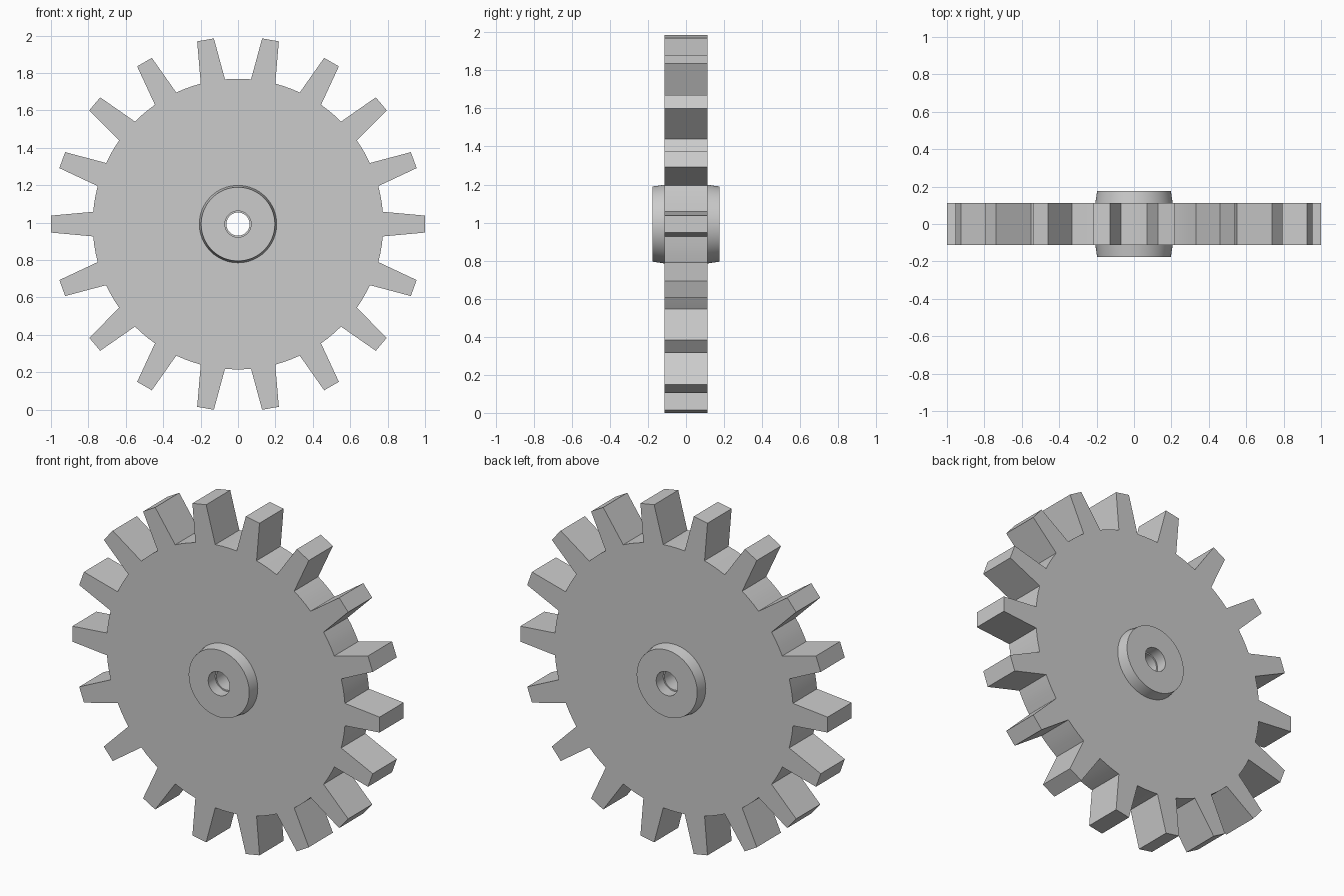
import bpy
import bmesh
from math import sin, cos, radians, tau

if "Cube" in bpy.data.objects:
    bpy.data.objects.remove(bpy.data.objects["Cube"])

TEETH = 18
CENTRE_Z = 0.992
DISC_HALF = 0.112
HUB_HALF = 0.177
BORE = 0.062

steel = bpy.data.materials.new("light_grey_metal")
steel.use_nodes = True
grey = (0.6, 0.6, 0.6, 1)
steel.diffuse_color = grey
steel.node_tree.nodes["Principled BSDF"].inputs["Base Color"].default_value = grey


def finish(name, bm):
    """Turn a bmesh into a centred, smooth-by-angle object."""
    bmesh.ops.recalc_face_normals(bm, faces=bm.faces)
    mesh = bpy.data.meshes.new(name)
    bm.to_mesh(mesh)
    bm.free()
    mesh.materials.append(steel)
    ob = bpy.data.objects.new(name, mesh)
    bpy.context.collection.objects.link(ob)
    ob.location.z = CENTRE_Z
    bpy.ops.object.select_all(action="DESELECT")
    ob.select_set(True)
    bpy.context.view_layer.objects.active = ob
    bpy.ops.object.shade_smooth_by_angle(angle=radians(25))
    return ob


def skin(bm, loops, closed):
    """Join successive rings of vertices with quads."""
    pairs = list(zip(loops, loops[1:]))
    if closed:
        pairs.append((loops[-1], loops[0]))
    for a, b in pairs:
        n = len(a)
        for i in range(n):
            j = (i + 1) % n
            bm.faces.new((a[i], a[j], b[j], b[i]))


def ring(bm, polar, y):
    return [bm.verts.new((r * cos(a), y, r * sin(a))) for r, a in polar]


# Toothed disc: (radius, angle in degrees) over one tooth and its gap
tooth = [(0.777, -4.85), (1.001, -2.6), (1.001, 2.6), (0.777, 4.85),
         (0.777, 8.3), (0.777, 11.7)]
outline = [(r, radians(a) + tau * k / TEETH) for k in range(TEETH) for r, a in tooth]
bore = [(BORE, a) for r, a in outline]

bm = bmesh.new()
skin(bm, [ring(bm, bore, -DISC_HALF), ring(bm, outline, -DISC_HALF),
          ring(bm, outline, DISC_HALF), ring(bm, bore, DISC_HALF)], True)
finish("toothed_disc", bm)

# Tapered hubs with a slightly wider bore, one on each side
hub_profile = [(0.207, DISC_HALF), (0.197, HUB_HALF), (0.07, HUB_HALF), (0.07, DISC_HALF)]
SEGMENTS = 64
for name, side in (("front_hub", -1), ("back_hub", 1)):
    bm = bmesh.new()
    skin(bm, [ring(bm, [(r, tau * i / SEGMENTS) for i in range(SEGMENTS)], y * side)
              for r, y in hub_profile], True)
    finish(name, bm)
